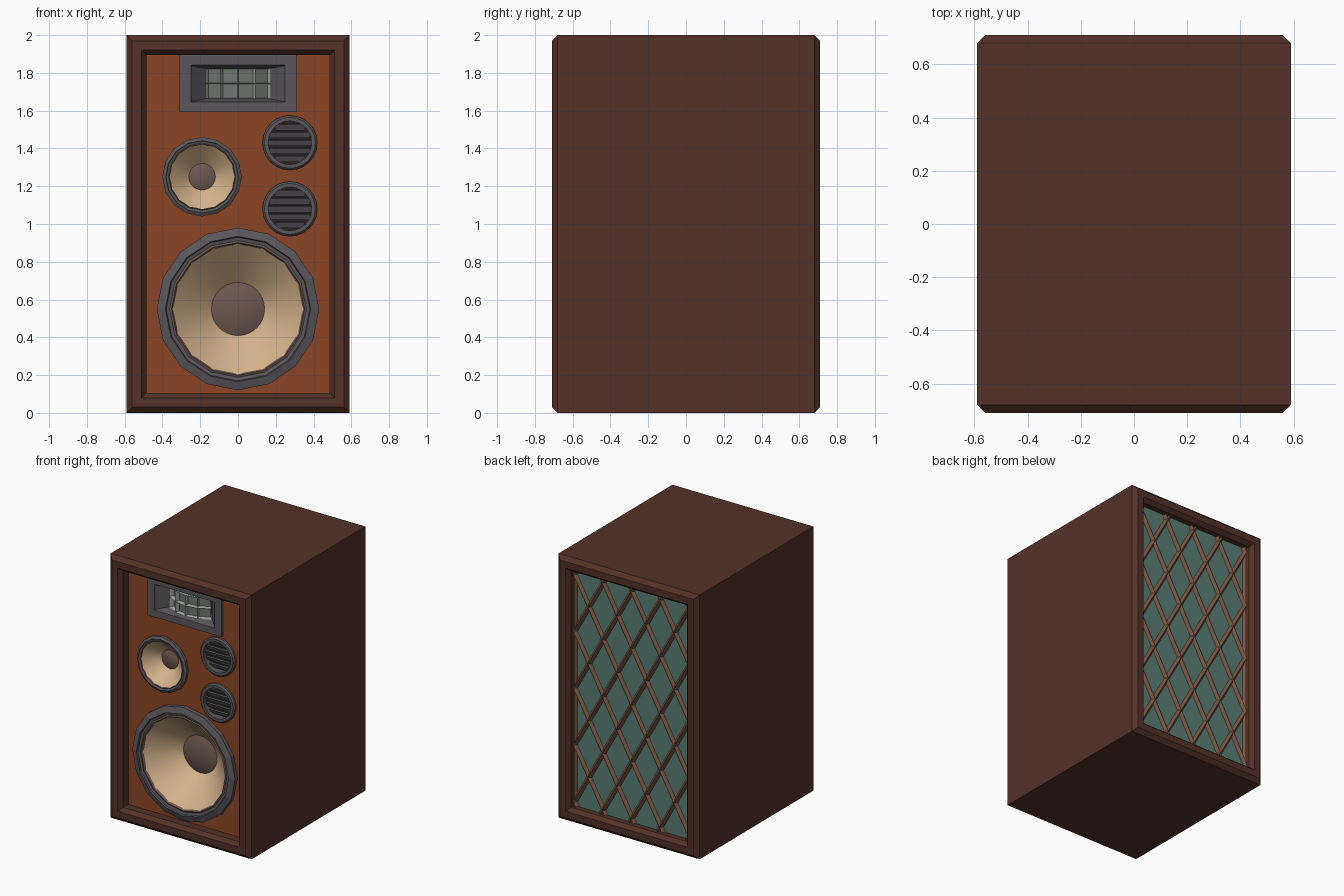
import bpy, bmesh, math
from mathutils import Matrix

if "Cube" in bpy.data.objects:
    bpy.data.objects.remove(bpy.data.objects["Cube"])


def material(name, rgb):
    m = bpy.data.materials.new(name)
    m.diffuse_color = [((c / 255 + 0.055) / 1.055) ** 2.4 for c in rgb] + [1]
    m.use_nodes = True
    m.node_tree.nodes["Principled BSDF"].inputs["Base Color"].default_value = m.diffuse_color
    return m


WOOD = material("dark_wood", (82, 50, 40))
BAFFLE = material("orange_wood", (139, 69, 35))
GREY = material("charcoal_trim", (90, 87, 90))
TAN = material("tan_cone", (212, 180, 140))
CAP = material("brown_dust_cap", (108, 88, 80))
DARK = material("port_shadow", (40, 36, 36))
LENS = material("light_grey_lens", (168, 175, 171))
CELL = material("mid_grey_cells", (112, 115, 111))
CLOTH = material("teal_cloth", (90, 126, 116))
LATTICE = material("lattice_wood", (122, 84, 68))


def finish(name, bm, mats, smooth=False):
    me = bpy.data.meshes.new(name)
    bm.to_mesh(me)
    bm.free()
    for m in mats:
        me.materials.append(m)
    if smooth:
        me.shade_smooth()
    ob = bpy.data.objects.new(name, me)
    bpy.context.collection.objects.link(ob)
    return ob


def skin(bm, loops, cyclic=False, caps=False):
    """Bridge a row of equal-length point loops."""
    vs = [[bm.verts.new(p) for p in lp] for lp in loops]
    for a, b in zip(vs, vs[1:] + vs[:1] if cyclic else vs[1:]):
        for j in range(len(a)):
            k = (j + 1) % len(a)
            bm.faces.new((a[j], a[k], b[k], b[j]))
    if caps:
        bm.faces.new(vs[0][::-1])
        bm.faces.new(vs[-1])


def rect(hx, z0, z1, y):
    return [(hx, y, z0), (hx, y, z1), (-hx, y, z1), (-hx, y, z0)]


def circle(x, z, r, y, n):
    return [(x + r * math.cos(2 * math.pi * i / n), y,
             z + r * math.sin(2 * math.pi * i / n)) for i in range(n)]


def lathe(name, x, z, profile, mat, n=16, smooth=False):
    bm = bmesh.new()
    skin(bm, [circle(x, z, r, y, n) for r, y in profile])
    bmesh.ops.remove_doubles(bm, verts=bm.verts, dist=1e-5)
    return finish(name, bm, [mat], smooth)


def add_box(bm, center, size, tilt=0):
    mtx = Matrix.Translation(center) @ Matrix.Rotation(tilt, 4, 'X') @ Matrix.Diagonal((*size, 1))
    bmesh.ops.create_cube(bm, size=1, matrix=mtx)


# Cabinet: rectangular tube with chamfered rims front and back
bm = bmesh.new()
section = [(0, .68), (0, -.68), (.03, -.71), (.08, -.71), (.105, -.68),
           (.105, .68), (.08, .71), (.03, .71)]
skin(bm, [rect(.59 - d, d, 2 - d, y) for d, y in section], cyclic=True)
finish("cabinet", bm, [WOOD])

# Baffle board with holes for the drivers
WOOFER, MID, PORTS = (0, .55), (-.19, 1.25), ((.275, 1.43), (.275, 1.08))
bm = bmesh.new()
add_box(bm, (0, -.60, 1), (1.0, .04, 1.82))
baffle = finish("baffle", bm, [BAFFLE])
bm = bmesh.new()
for (x, z), r in [(WOOFER, .40), (MID, .195), (PORTS[0], .13), (PORTS[1], .13)]:
    skin(bm, [circle(x, z, r, -.5, 32), circle(x, z, r, -.7, 32)], caps=True)
add_box(bm, (0, -.6, 1.743), (.54, .2, .24))
bmesh.ops.recalc_face_normals(bm, faces=bm.faces)
cutter = finish("hole_cutter", bm, [BAFFLE])
cutter.hide_render = True
mod = baffle.modifiers.new("holes", 'BOOLEAN')
mod.operation, mod.object, mod.solver = 'DIFFERENCE', cutter, 'EXACT'
bpy.context.view_layer.objects.active = baffle
bpy.ops.object.modifier_apply(modifier="holes")
bpy.data.objects.remove(cutter)

# Woofer
x, z = WOOFER
lathe("woofer_ring", x, z, [(.43, -.61), (.43, -.65), (.385, -.665), (.38, -.655), (.362, -.65)], GREY)
lathe("woofer_surround", x, z, [(.362, -.65), (.352, -.655), (.343, -.64)], CAP)
lathe("woofer_cone", x, z, [(.346, -.645), (.24, -.545), (.13, -.44)], TAN, 32, True)
lathe("woofer_cap", x, z, [(.142, -.45), (.10, -.466), (.05, -.475), (0, -.478)], CAP, 32, True)

# Midrange
x, z = MID
lathe("midrange_ring", x, z, [(.21, -.61), (.21, -.64), (.192, -.65), (.188, -.645), (.178, -.642)], GREY)
lathe("midrange_surround", x, z, [(.178, -.642), (.174, -.645), (.17, -.635)], CAP)
lathe("midrange_cone", x, z, [(.172, -.64), (.12, -.59), (.065, -.535)], TAN, 32, True)
lathe("midrange_cap", x, z, [(.071, -.54), (.045, -.55), (0, -.554)], CAP, 24, True)

# Louvred round ports
for i, (x, z) in enumerate(PORTS):
    lathe(f"port_ring_{i + 1}", x, z, [(.145, -.61), (.145, -.635), (.135, -.645), (.115, -.645), (.115, -.57)], GREY, 24)
    lathe(f"port_back_{i + 1}", x, z, [(.116, -.575), (0, -.575)], DARK, 24)
    bm = bmesh.new()
    for k in range(-2, 3):
        dz = k * .042
        half = math.sqrt(.115 ** 2 - dz ** 2)
        add_box(bm, (x, -.61, z + dz), (2 * half, .012, .034), math.radians(25))
    finish(f"port_louvres_{i + 1}", bm, [GREY])

# Horn: flange, mouth and throat
bm = bmesh.new()
skin(bm, [rect(.31, 1.592, 1.894, -.61), rect(.31, 1.592, 1.894, -.64),
          rect(.25, 1.645, 1.841, -.64), rect(.245, 1.649, 1.837, -.63),
          rect(.175, 1.662, 1.824, -.56), rect(.175, 1.662, 1.824, -.50)])
finish("horn_flange", bm, [GREY])

# Convex lens with two rows of four cells
bm = bmesh.new()
R, A = .285, math.radians(37.9)
grid = [[bm.verts.new((R * math.sin(A * (c / 2 - 1)), -.35 - R * math.cos(A * (c / 2 - 1)), h))
         for c in range(5)] for h in (1.663, 1.743, 1.823)]
cells = [bm.faces.new((grid[r][c], grid[r][c + 1], grid[r + 1][c + 1], grid[r + 1][c]))
         for r in range(2) for c in range(4)]
bm.faces.new(grid[0][::-1])
bm.faces.new(grid[2])
bmesh.ops.inset_individual(bm, faces=cells, thickness=.012)
bmesh.ops.inset_individual(bm, faces=cells, thickness=.004, depth=-.035)
for f in cells:
    f.material_index = 1
finish("horn_lens", bm, [LENS, CELL])

# Rear cloth panel
bm = bmesh.new()
add_box(bm, (0, .625, 1), (1.0, .03, 1.82))
finish("rear_cloth", bm, [CLOTH])

# Rear diamond lattice of ridged bars, clipped to the opening
bm = bmesh.new()


def ridge(p, q, w=.019):
    dx, dz = q[0] - p[0], q[1] - p[1]
    n = math.hypot(dx, dz)
    ox, oz = -dz / n * w, dx / n * w
    skin(bm, [[(a + ox, .638, b + oz), (a, .662, b), (a - ox, .638, b - oz)] for a, b in (p, q)], caps=True)


for s in (-1, 1):
    slope = s * .43 / .24
    for j in range(-3, 8):
        z0 = .14 + .43 * j
        xs = sorted(((.105 - z0) / slope, (1.895 - z0) / slope))
        a, b = max(xs[0], -.487), min(xs[1], .487)
        if b - a > .02:
            ridge((a, z0 + slope * a), (b, z0 + slope * b))
    ridge((s * .475, .1), (s * .475, 1.9), .015)
bmesh.ops.recalc_face_normals(bm, faces=bm.faces)
finish("rear_lattice", bm, [LATTICE])
